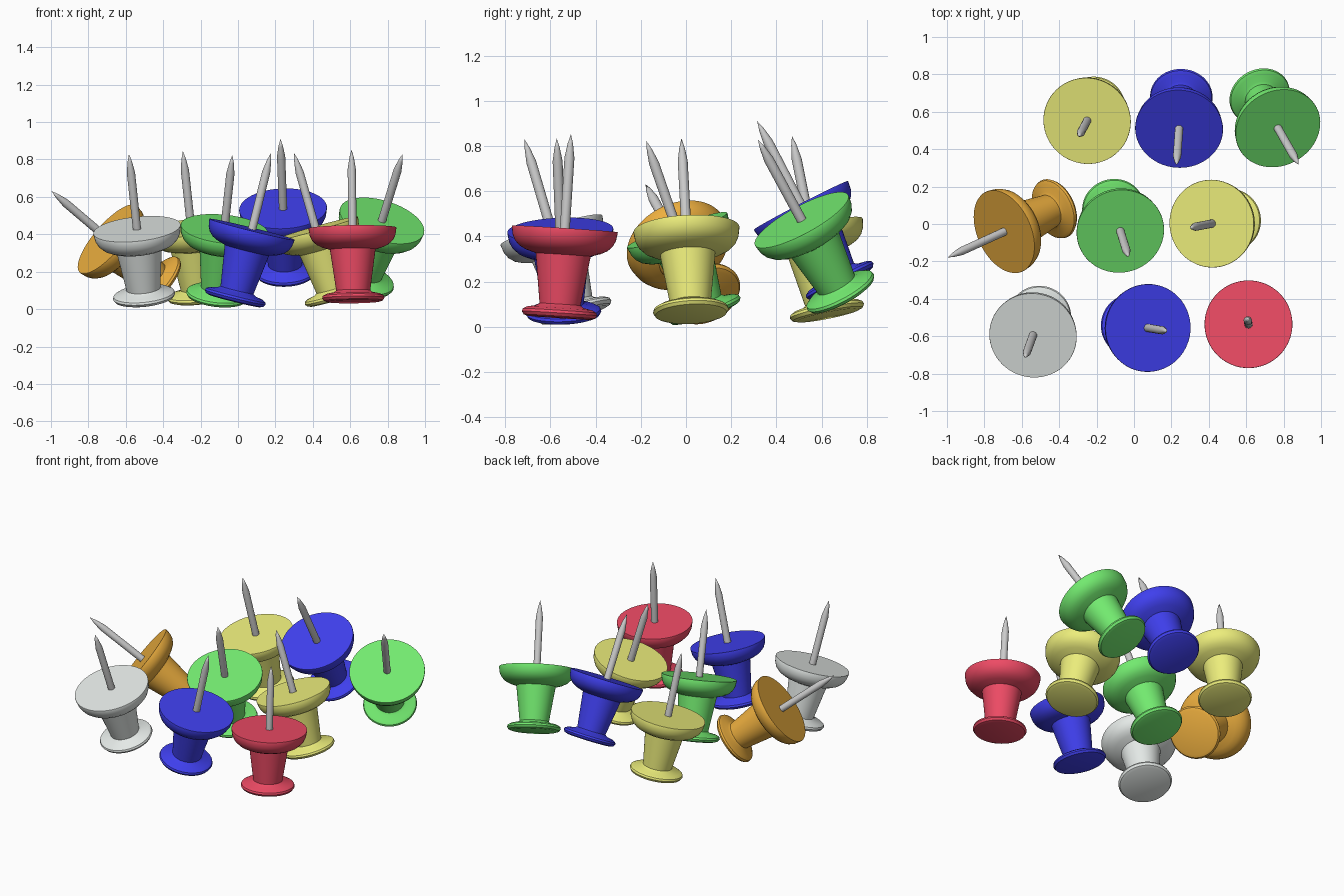
import bpy, bmesh, math
from mathutils import Vector

if "Cube" in bpy.data.objects:
    bpy.data.objects.remove(bpy.data.objects["Cube"])

NEEDLE, BODY, SIDES = 0.42, 0.395, 64
TOTAL = NEEDLE + BODY

# profiles are (radius, height) from the foot upwards
HEAD = [(0, 0), (0.14, 0), (0.158, 0.006), (0.167, 0.02), (0.163, 0.032), (0.145, 0.042),
        (0.105, 0.05), (0.091, 0.06), (0.122, 0.28), (0.165, 0.293), (0.195, 0.308),
        (0.217, 0.33), (0.229, 0.355), (0.235, 0.392), (0.234, 0.395), (0, 0.395)]
SHAFT = [(0, 0.38), (0.022, 0.38), (0.022, 0.71), (0.012, 0.772), (0, TOTAL)]


def material(name, rgb):
    m = bpy.data.materials.new(name)
    m.diffuse_color = (*rgb, 1)
    m.use_nodes = True
    m.node_tree.nodes["Principled BSDF"].inputs["Base Color"].default_value = m.diffuse_color
    return m


def lathe(name, profile, sides, tip, axis, mat=None):
    """Revolve a profile, then aim it along axis with its far end at tip."""
    bm = bmesh.new()
    vs = [bm.verts.new((r, 0, z)) for r, z in profile]
    es = [bm.edges.new(pair) for pair in zip(vs, vs[1:])]
    bmesh.ops.spin(bm, geom=vs + es, cent=(0, 0, 0), axis=(0, 0, 1),
                   angle=math.tau, steps=sides, use_merge=True)
    bmesh.ops.remove_doubles(bm, verts=bm.verts, dist=1e-5)
    bmesh.ops.recalc_face_normals(bm, faces=bm.faces)
    me = bpy.data.meshes.new(name)
    bm.to_mesh(me)
    bm.free()
    ob = bpy.data.objects.new(name, me)
    bpy.context.collection.objects.link(ob)
    ob.rotation_euler = Vector((0, 0, 1)).rotation_difference(axis).to_euler()
    ob.location = Vector(tip) - axis * TOTAL
    if mat:
        me.materials.append(mat)
    bpy.ops.object.select_all(action='DESELECT')
    ob.select_set(True)
    bpy.context.view_layer.objects.active = ob
    bpy.ops.object.shade_smooth_by_angle(angle=math.radians(35))


colours = {
    "red": material("red", (0.85, 0.07, 0.13)),
    "blue": material("blue", (0.05, 0.05, 0.85)),
    "green": material("green", (0.17, 0.82, 0.16)),
    "yellow": material("yellow", (0.84, 0.85, 0.2)),
    "orange": material("orange", (0.85, 0.43, 0.05)),
    "white": material("white", (0.78, 0.82, 0.80)),
}

# colour, needle tip, sideways lean of the axis (x, y)
PINS = [
    ("white", (-0.583, -0.714, 0.829), (-0.102, -0.281)),
    ("blue", (0.176, -0.572, 0.834), (0.240, -0.038)),
    ("red", (0.607, -0.509, 0.853), (-0.012, 0.064)),
    ("orange", (-0.997, -0.179, 0.631), (-0.720, -0.328)),
    ("green", (-0.030, -0.176, 0.823), (0.102, -0.326)),
    ("yellow", (0.300, -0.020, 0.834), (-0.274, -0.052)),
    ("yellow", (-0.295, 0.469, 0.845), (-0.105, -0.195)),
    ("blue", (0.227, 0.315, 0.910), (-0.033, -0.460)),
    ("green", (0.880, 0.318, 0.829), (0.262, -0.460)),
]

for i, (col, tip, (x, y)) in enumerate(PINS, 1):
    axis = Vector((x, y, math.sqrt(1 - x * x - y * y)))
    lathe(f"{col}_pin_head_{i}", HEAD, SIDES, tip, axis, colours[col])
    lathe(f"pin_needle_{i}", SHAFT, 24, tip, axis)
